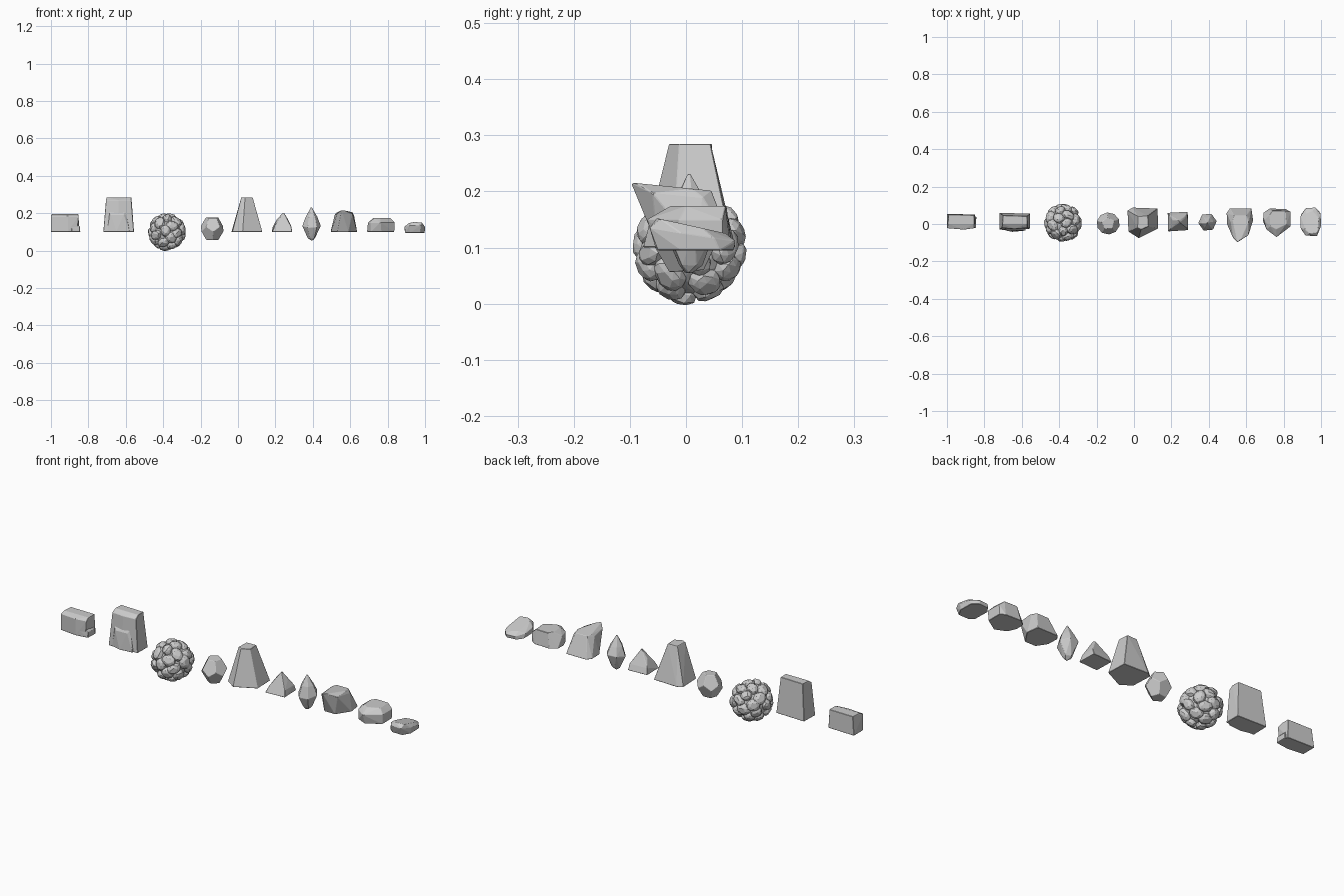
import bpy, bmesh, math, random
from mathutils import Vector

random.seed(4)


def finish(bm, name, bevel=0.0):
    me = bpy.data.meshes.new(name)
    bm.normal_update()
    bm.to_mesh(me)
    bm.free()
    ob = bpy.data.objects.new(name, me)
    bpy.context.collection.objects.link(ob)
    if bevel:
        m = ob.modifiers.new("worn_edges", "BEVEL")
        m.width = bevel
        m.segments = 1
        m.limit_method = "ANGLE"
        m.angle_limit = math.radians(25)
    return ob


def rock(name, *rings, bevel=0.0015):
    """Convex rock through outlines; each ring is (z, slope along y, [(x, y), ...])."""
    bm = bmesh.new()
    for z, slope, pts in rings:
        for x, y in pts:
            bm.verts.new((x, y, z + slope * y))
    bmesh.ops.convex_hull(bm, input=bm.verts[:])
    loose = [v for v in bm.verts if not v.link_faces]
    bmesh.ops.delete(bm, geom=loose, context="VERTS")
    bmesh.ops.dissolve_limit(bm, angle_limit=math.radians(4),
                             verts=bm.verts[:], edges=bm.edges[:])
    bmesh.ops.recalc_face_normals(bm, faces=bm.faces[:])
    return finish(bm, name, bevel)


def ngon(cx, cy, r, n, turn=0.0, sy=1.0):
    return [(cx + r * math.cos(turn + i * math.tau / n),
             cy + r * sy * math.sin(turn + i * math.tau / n)) for i in range(n)]


# Brick-like block with a small toe
rock("block_rock",
     (0.10, 0, [(-1.0, -0.02), (-0.91, -0.03), (-0.86, -0.02), (-0.85, 0.05), (-1.0, 0.055)]),
     (0.185, 0, [(-1.0, -0.022), (-0.91, -0.03), (-0.852, -0.022)]),
     (0.195, 0, [(-0.995, 0.0), (-0.99, 0.05), (-0.855, 0.048), (-0.855, 0.0)]))
rock("block_rock_toe",
     (0.10, 0, [(-0.89, -0.027), (-0.845, -0.02), (-0.843, 0.04), (-0.89, 0.04)]),
     (0.128, 0, [(-0.89, -0.027), (-0.845, -0.018), (-0.845, 0.035)]),
     (0.15, 0, [(-0.87, -0.015), (-0.865, 0.03)]))

# Upright slab with a chipped front
rock("slab_rock",
     (0.10, 0, [(-0.72, -0.03), (-0.64, -0.035), (-0.557, -0.025), (-0.556, 0.055), (-0.718, 0.06)]),
     (0.27, 0, [(-0.706, -0.02), (-0.64, -0.026), (-0.57, -0.02)]),
     (0.285, 0, [(-0.702, 0.0), (-0.57, 0.0), (-0.572, 0.042), (-0.70, 0.046)]))
rock("slab_rock_ledge",
     (0.10, 0, [(-0.70, -0.03), (-0.65, -0.042), (-0.58, -0.035), (-0.58, 0.0), (-0.70, 0.0)]),
     (0.19, 0, [(-0.68, -0.036), (-0.61, -0.034)]),
     (0.215, 0, [(-0.69, -0.02), (-0.60, -0.02)]))

# Cobble ball: flattened stones spread over a core sphere
centre = Vector((-0.38, 0.006, 0.10))
bm = bmesh.new()
core = bmesh.ops.create_icosphere(bm, subdivisions=3, radius=0.083)
for v in core["verts"]:
    v.co += centre
count = 34
for i in range(count):
    h = 1 - 2 * (i + 0.5) / count
    a = i * math.pi * (3 - math.sqrt(5)) + random.uniform(-0.12, 0.12)
    r = math.sqrt(1 - h * h)
    d = Vector((r * math.cos(a), r * math.sin(a), h))
    q = d.to_track_quat("Z", "X")
    spin = random.uniform(0, math.tau)
    sx, sy = random.uniform(0.028, 0.036), random.uniform(0.024, 0.03)
    lift = random.uniform(0.077, 0.081)
    stone = bmesh.ops.create_icosphere(bm, subdivisions=2, radius=1)
    for v in stone["verts"]:
        p = v.co * random.uniform(0.93, 1.07)
        x, y = p.x * sx, p.y * sy
        v.co = centre + q @ Vector((x * math.cos(spin) - y * math.sin(spin),
                                    x * math.sin(spin) + y * math.cos(spin),
                                    lift + 0.029 * min(p.z, 0.75)))
finish(bm, "cobble_ball")

# Twelve-sided pebble
px, py, pz, pr = -0.138, 0.003, 0.117, 0.064
rock("faceted_pebble",
     *[(pz + s * k * pr, 0.06, ngon(px, py, w * pr, 5, (math.pi / 5 if s < 0 else 0) + 0.4, 0.95))
       for s in (1, -1) for k, w in ((0.92, 0.55), (0.2, 0.98))])

# Tall tapered rock with a flat top
rock("tall_rock",
     (0.10, 0, [(-0.035, 0.072), (-0.008, 0.088), (0.126, 0.083), (0.13, -0.024), (0.025, -0.076), (-0.03, -0.04)]),
     (0.20, 0, [(-0.004, -0.03), (0.035, -0.052)]),
     (0.285, 0, [(0.018, -0.02), (0.038, -0.03), (0.078, -0.012), (0.074, 0.044), (0.02, 0.042)]))

# Small pyramid
rock("pyramid_rock",
     (0.10, 0, [(0.18, 0.06), (0.235, 0.045), (0.287, 0.066), (0.29, -0.033), (0.235, -0.03), (0.183, -0.04)]),
     (0.13, 0, [(0.187, 0.05), (0.285, 0.055), (0.284, -0.022), (0.195, -0.028)]),
     (0.165, 0, [(0.207, 0.02), (0.268, 0.025)]),
     (0.203, 0, [(0.24, 0.018), (0.246, 0.008)]))

# Double-pointed crystal
rock("crystal_rock",
     (0.055, 0, ngon(0.393, 0.005, 0.008, 3)),
     (0.068, 0, ngon(0.393, 0.008, 0.022, 5, 0.5)),
     (0.13, 0.2, ngon(0.393, 0.01, 0.05, 6, 0.1)),
     (0.18, 0, ngon(0.393, 0.008, 0.032, 6, 0.1)),
     (0.236, 0, [(0.392, 0.005)]))

# Overhanging rock, its top leaning to the front
rock("overhang_rock",
     (0.10, 0, [(0.495, 0.06), (0.513, 0.084), (0.628, 0.084), (0.637, 0.02), (0.59, -0.05), (0.53, -0.05), (0.497, 0.0)]),
     (0.192, -0.09, [(0.517, 0.01), (0.53, -0.075), (0.612, -0.06), (0.62, 0.03)]),
     (0.206, -0.1, [(0.528, 0.02), (0.553, -0.098), (0.57, -0.085), (0.612, 0.01), (0.60, 0.045), (0.535, 0.045)]))

# Low boulder
rock("low_boulder",
     (0.10, 0, [(0.692, 0.06), (0.725, 0.083), (0.81, 0.08), (0.835, 0.065), (0.835, -0.01), (0.765, -0.055), (0.71, -0.03), (0.69, 0.015)]),
     (0.15, 0, [(0.695, 0.02), (0.708, -0.028), (0.762, -0.07), (0.838, -0.012), (0.838, 0.065)]),
     (0.174, 0, [(0.725, 0.05), (0.73, -0.012), (0.76, -0.028), (0.815, 0.0), (0.81, 0.07), (0.74, 0.072)]))

# Thin chip, its top sloping to the back
rock("thin_chip",
     (0.095, 0, [(0.895, -0.03), (0.92, -0.05), (0.975, -0.05), (0.998, -0.01), (0.996, 0.06), (0.965, 0.085), (0.915, 0.08), (0.893, 0.05)]),
     (0.125, -0.15, [(0.89, -0.02), (0.918, -0.062), (0.978, -0.065), (1.0, -0.01), (0.998, 0.05), (0.97, 0.088), (0.92, 0.085), (0.89, 0.04)]),
     (0.141, -0.22, [(0.915, -0.03), (0.94, -0.052), (0.982, -0.045), (0.988, 0.03), (0.955, 0.07), (0.92, 0.055)]))
